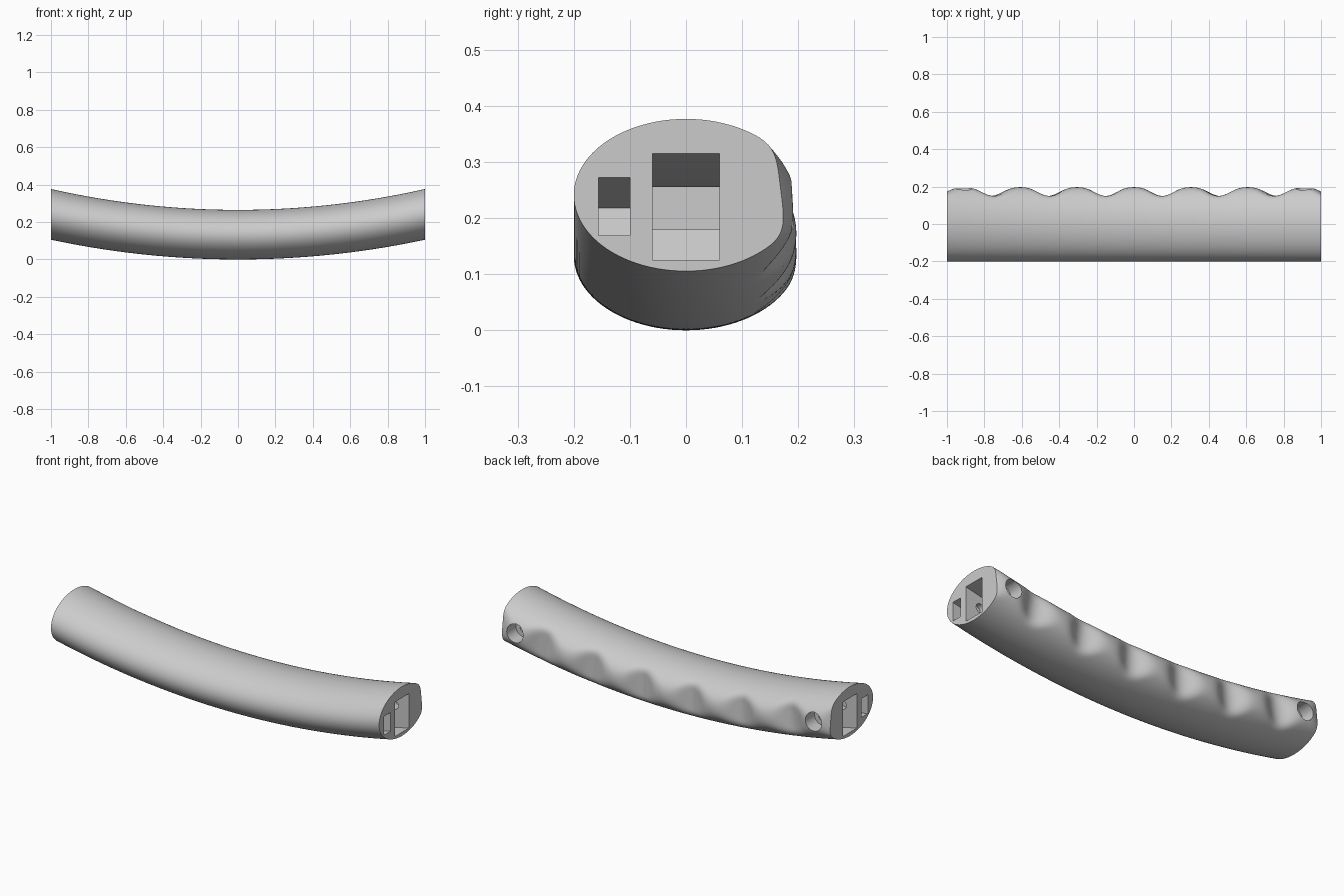
import bpy, bmesh, math

cube = bpy.data.objects.get("Cube")
if cube:
    bpy.data.objects.remove(cube, do_unlink=True)

# One plain grey
grey = bpy.data.materials.new("light grey")
grey.use_nodes = True
colour = (0.6, 0.6, 0.6, 1)
grey.diffuse_color = colour
grey.node_tree.nodes["Principled BSDF"].inputs["Base Color"].default_value = colour

RADIUS = 4.66                      # bend radius of the grip's centre line
HALF_Y, HALF_Z = 0.2, 0.1325       # elliptical section
PITCH = 0.305                      # spacing of the finger grooves
TILT = math.asin(1 / RADIUS)       # slope of the centre line at the ends
RINGS, SIDES = 240, 96


def soft_min(a, b, k=0.03):
    h = max(k - abs(a - b), 0) / k
    return min(a, b) - h * h * k / 4


def grip_point(angle, turn):
    """Point on the bent ellipse with finger grooves along its back."""
    height = HALF_Z * math.sin(turn)
    groove = 0.15 + 0.06 * math.cos(math.pi * angle * RADIUS / PITCH) ** 2
    y = soft_min(HALF_Y * math.cos(turn), groove)
    r = RADIUS - height
    return r * math.sin(angle), y, HALF_Z + RADIUS - r * math.cos(angle)


# Grip body: rings swept along the arc, then cut square at both ends
bm = bmesh.new()
rings = []
for i in range(RINGS + 1):
    angle = 0.235 * (2 * i / RINGS - 1)
    rings.append([bm.verts.new(grip_point(angle, 2 * math.pi * j / SIDES))
                  for j in range(SIDES)])
for a, b in zip(rings, rings[1:]):
    for j in range(SIDES):
        k = (j + 1) % SIDES
        bm.faces.new((a[j], a[k], b[k], b[j]))
for side in (-1, 1):
    bmesh.ops.bisect_plane(bm, geom=bm.verts[:] + bm.edges[:] + bm.faces[:],
                           plane_co=(side, 0, 0), plane_no=(side, 0, 0),
                           clear_outer=True)
    rim = [e for e in bm.edges if e.is_boundary
           and all(abs(v.co.x - side) < 1e-4 for v in e.verts)]
    bmesh.ops.holes_fill(bm, edges=rim, sides=0)
bmesh.ops.recalc_face_normals(bm, faces=bm.faces[:])
mesh = bpy.data.meshes.new("grip")
bm.to_mesh(mesh)
bm.free()
grip = bpy.data.objects.new("grip", mesh)
bpy.context.collection.objects.link(grip)
mesh.materials.append(grey)


def cut(cutter):
    """Subtract a helper solid from the grip and remove it."""
    cutter.hide_render = True
    cutter.data.materials.append(grey)
    bpy.ops.object.select_all(action="DESELECT")
    bpy.context.view_layer.objects.active = grip
    grip.select_set(True)
    mod = grip.modifiers.new("cut", "BOOLEAN")
    mod.operation = "DIFFERENCE"
    mod.solver = "EXACT"
    mod.object = cutter
    bpy.ops.object.modifier_apply(modifier=mod.name)
    bpy.data.objects.remove(cutter, do_unlink=True)


def cut_box(x, y0, y1, z0, z1, half_length, tilt):
    bpy.ops.mesh.primitive_cube_add(size=1, location=(x, (y0 + y1) / 2, (z0 + z1) / 2),
                                    rotation=(0, tilt, 0))
    box = bpy.context.object
    box.scale = (2 * half_length, y1 - y0, (z1 - z0) * math.cos(tilt))
    cut(box)


def cut_hole(x, y0, y1, radius):
    bpy.ops.mesh.primitive_cylinder_add(vertices=40, radius=radius, depth=y1 - y0,
                                        location=(x, (y0 + y1) / 2, 0.23),
                                        rotation=(math.pi / 2, 0, 0))
    cut(bpy.context.object)


for side in (-1, 1):
    # End socket, its deeper recess, and the slot beside it
    cut_box(side, -0.06, 0.06, 0.125, 0.315, 0.27, -side * TILT)
    cut_box(side * 0.71, -0.06, 0.06, 0.18, 0.255, 0.09, 0)
    cut_box(side, -0.156, -0.1, 0.169, 0.272, 0.24, -side * TILT)
    # Screw hole with a wide counterbore
    cut_hole(side * 0.91, 0.11, 0.3, 0.05)
    cut_hole(side * 0.91, -0.09, 0.15, 0.025)

# Smooth skin with crisp edges
bpy.ops.object.select_all(action="DESELECT")
grip.select_set(True)
bpy.context.view_layer.objects.active = grip
bpy.ops.object.shade_smooth_by_angle(angle=math.radians(30))
